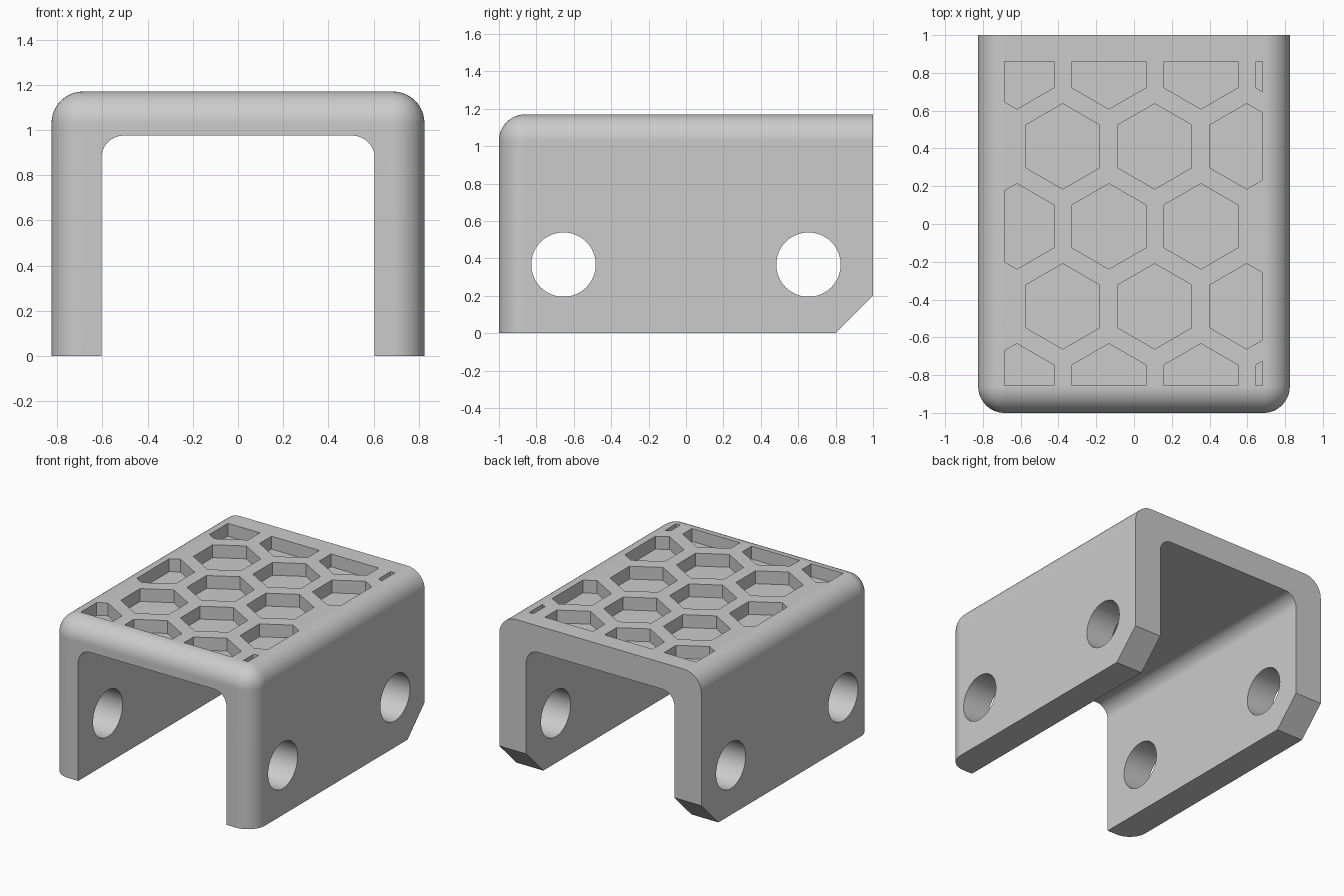
import bpy
import bmesh
from math import radians
from mathutils import Matrix, Vector

old = bpy.data.objects.get("Cube")
if old:
    bpy.data.objects.remove(old, do_unlink=True)

grey = bpy.data.materials.new("plain grey")
grey.use_nodes = True
colour = (0.6, 0.6, 0.6, 1)
grey.diffuse_color = colour
grey.node_tree.nodes["Principled BSDF"].inputs["Base Color"].default_value = colour

HALF_X, HALF_Y, HEIGHT = 0.825, 1.0, 1.17


def box(lo, hi):
    """Box between two corners, as a bmesh."""
    bm = bmesh.new()
    lo, hi = Vector(lo), Vector(hi)
    bmesh.ops.create_cube(
        bm, size=1, matrix=Matrix.Translation((lo + hi) / 2) @ Matrix.Diagonal((*(hi - lo), 1)))
    return bm


def round_edges(bm, rule, radius, segments=12):
    """Round every edge whose midpoint and direction satisfy the rule."""
    edges = []
    for e in bm.edges:
        a, b = (v.co for v in e.verts)
        if rule((a + b) / 2, (b - a).normalized()):
            edges.append(e)
    bmesh.ops.bevel(bm, geom=edges, offset=radius, offset_type='OFFSET',
                    segments=segments, profile=0.5, affect='EDGES')


def finish(bm, name):
    bmesh.ops.recalc_face_normals(bm, faces=bm.faces[:])
    mesh = bpy.data.meshes.new(name)
    bm.to_mesh(mesh)
    bm.free()
    mesh.materials.append(grey)
    obj = bpy.data.objects.new(name, mesh)
    bpy.context.collection.objects.link(obj)
    return obj


# Outer block with chamfered rear feet, rounded front and top edges
bm = box((-HALF_X, -HALF_Y, 0), (HALF_X, HALF_Y, HEIGHT))
cut = bmesh.ops.bisect_plane(bm, geom=bm.verts[:] + bm.edges[:] + bm.faces[:],
                             plane_co=(0, 0.9, 0.1), plane_no=(0, 1, -1), clear_outer=True)
bmesh.ops.contextual_create(bm, geom=[g for g in cut["geom_cut"] if isinstance(g, bmesh.types.BMEdge)])


def outer_edge(mid, along):
    top = mid.z > HEIGHT - 0.01 and mid.y < HALF_Y - 0.01
    front_upright = abs(along.z) > 0.9 and mid.y < -HALF_Y + 0.01
    return top or front_upright


round_edges(bm, outer_edge, 0.14)
bracket = finish(bm, "channel_bracket")

# Channel running from front to back
bm = box((-0.605, -1.2, -0.2), (0.605, 1.2, 0.975))
round_edges(bm, lambda mid, along: abs(along.y) > 0.9 and mid.z > 0.9, 0.1)
cutters = [finish(bm, "channel_cutter")]

# Bolt holes through both side walls
bm = bmesh.new()
for y in (-0.655, 0.655):
    bmesh.ops.create_cone(bm, cap_ends=True, segments=64, radius1=0.172, radius2=0.172, depth=2,
                          matrix=Matrix.Translation((0, y, 0.367)) @ Matrix.Rotation(radians(90), 4, 'Y'))
cutters.append(finish(bm, "bolt_hole_cutter"))

# Honeycomb pockets, trimmed to a rectangle on the top
bm = bmesh.new()
for row in range(-2, 3):
    start = -0.3775 if row % 2 else -0.62
    for col in range(4 if abs(row) == 2 else 3):
        bmesh.ops.create_circle(
            bm, cap_ends=True, segments=6, radius=0.226,
            matrix=Matrix.Translation((start + col * 0.487, -0.0125 + row * 0.4235, HEIGHT - 0.095)))
for co, no in (((0.68, 0, 0), (1, 0, 0)), ((-0.685, 0, 0), (-1, 0, 0)),
               ((0, 0.86, 0), (0, 1, 0)), ((0, -0.855, 0), (0, -1, 0))):
    bmesh.ops.bisect_plane(bm, geom=bm.verts[:] + bm.edges[:] + bm.faces[:],
                           plane_co=co, plane_no=no, clear_outer=True)
raised = bmesh.ops.extrude_face_region(bm, geom=bm.faces[:])["geom"]
bmesh.ops.translate(bm, vec=(0, 0, 0.2),
                    verts=[g for g in raised if isinstance(g, bmesh.types.BMVert)])
cutters.append(finish(bm, "honeycomb_cutter"))

# Apply the cuts, then shade
bpy.ops.object.select_all(action='DESELECT')
bracket.select_set(True)
bpy.context.view_layer.objects.active = bracket
for cutter in cutters:
    cutter.hide_render = True
    mod = bracket.modifiers.new(cutter.name, 'BOOLEAN')
    mod.operation = 'DIFFERENCE'
    mod.solver = 'EXACT'
    mod.object = cutter
    bpy.ops.object.modifier_apply(modifier=mod.name)
    bpy.data.objects.remove(cutter, do_unlink=True)

bpy.ops.object.shade_smooth_by_angle(angle=radians(30))
weighted = bracket.modifiers.new("weighted_normals", 'WEIGHTED_NORMAL')
weighted.keep_sharp = True
